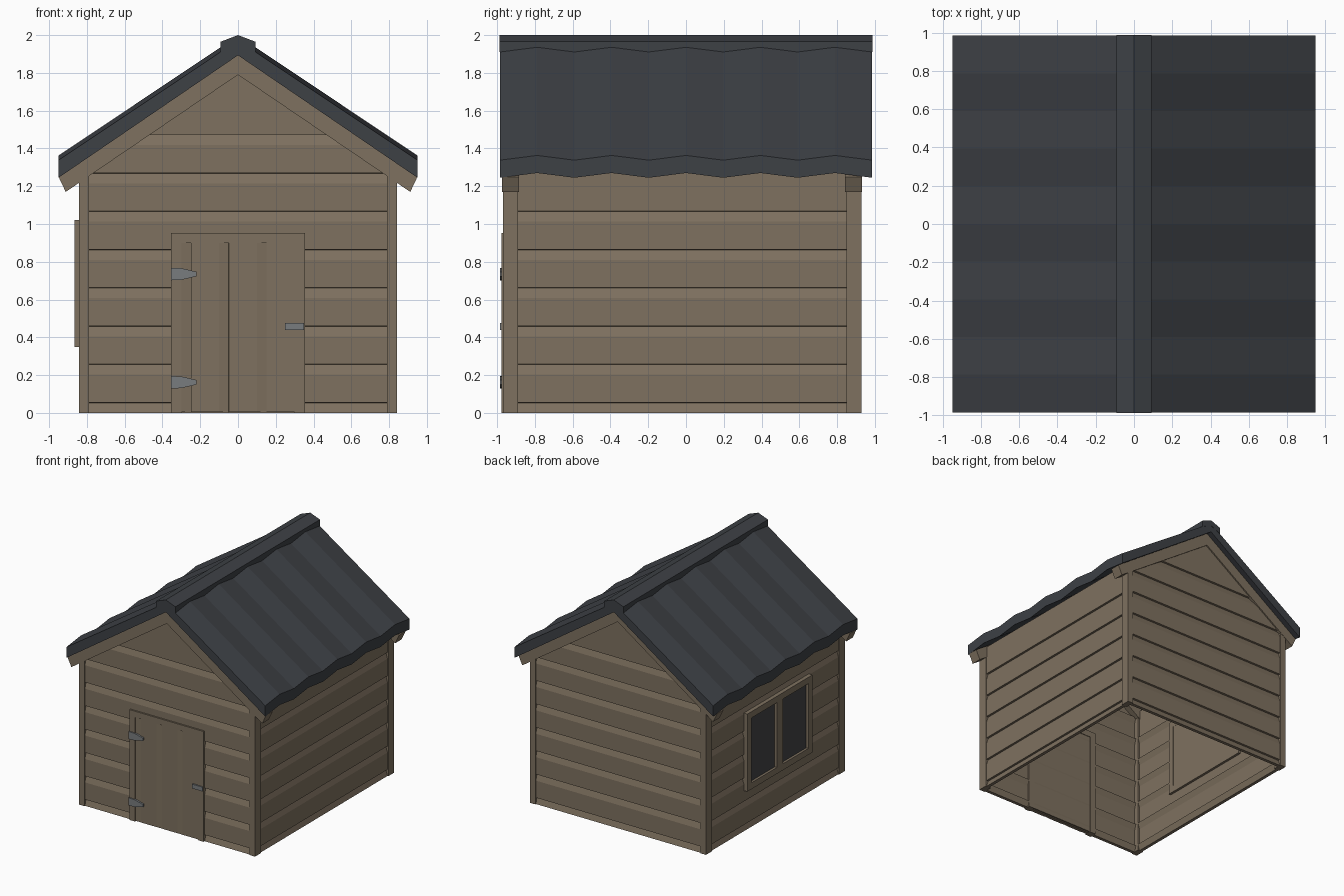
import bpy, bmesh
from mathutils import Vector

if "Cube" in bpy.data.objects:
    bpy.data.objects.remove(bpy.data.objects["Cube"])


def material(name, r, g, b):
    m = bpy.data.materials.new(name)
    m.diffuse_color = (r, g, b, 1)
    m.use_nodes = True
    m.node_tree.nodes["Principled BSDF"].inputs["Base Color"].default_value = m.diffuse_color
    return m


WOOD = material("wood", 0.21, 0.165, 0.115)
ROOF = material("roofing", 0.047, 0.052, 0.06)
METAL = material("metal", 0.19, 0.2, 0.21)
GLASS = material("glass", 0.055, 0.057, 0.06)


def loft(name, rings, mat, cuts=()):
    """Solid through matching rings of points; cuts = (point, normal) planes removing the outside."""
    bm = bmesh.new()
    vs = [[bm.verts.new(p) for p in ring] for ring in rings]
    n = len(vs[0])
    for a, b in zip(vs, vs[1:]):
        for i in range(n):
            j = (i + 1) % n
            bm.faces.new((a[i], a[j], b[j], b[i]))
    bm.faces.new(vs[0])
    bm.faces.new(vs[-1])
    for co, no in cuts:
        bmesh.ops.bisect_plane(bm, geom=bm.verts[:] + bm.edges[:] + bm.faces[:],
                               plane_co=co, plane_no=no, clear_outer=True)
        bmesh.ops.holes_fill(bm, edges=[e for e in bm.edges if e.is_boundary], sides=0)
    bmesh.ops.recalc_face_normals(bm, faces=bm.faces[:])
    me = bpy.data.meshes.new(name)
    bm.to_mesh(me)
    bm.free()
    me.materials.append(mat)
    ob = bpy.data.objects.new(name, me)
    bpy.context.collection.objects.link(ob)
    return ob


def prism(name, pts, axis, a, b, mat, cuts=()):
    """Extrude a 2D profile along an axis: x -> (y,z), y -> (x,z), z -> (x,y)."""
    k = "xyz".index(axis)

    def at(p, t):
        q = list(p)
        q.insert(k, t)
        return q
    return loft(name, [[at(p, a) for p in pts], [at(p, b) for p in pts]], mat, cuts)


def box(name, x0, x1, y0, y1, z0, z1, mat):
    return prism(name, [(x0, y0), (x1, y0), (x1, y1), (x0, y1)], "z", z0, z1, mat)


def siding(pos, out, top, last):
    """Lapped board profile (depth, height), parallel inside and outside."""
    d = 0.017
    outer, z = [], 0.0
    while z < last:
        outer += [(pos, z), (pos - out * d, z + 0.053), (pos, z + 0.055)]
        z += 0.2025
    outer.append((pos, top))
    inner = [(p - out * 0.028, h) for p, h in reversed(outer)]
    return outer + inner


SLOPE = 0.684
APEX = 1.897
Y0, Y1 = -0.97, 0.93

# lapped walls, gable ends trimmed to the roof pitch
for s, side in ((-1, "left"), (1, "right")):
    prism(side + "_wall", siding(s * 0.834, s, 1.32, 1.2), "y", Y0 + 0.02, Y1 - 0.02, WOOD)
pitch = [(Vector((0, 0, APEX)), Vector((s * SLOPE, 0, 1))) for s in (-1, 1)]
for pos, s, side in ((Y0 + 0.008, -1, "front"), (Y1 - 0.008, 1, "back")):
    prism(side + "_wall", siding(pos, s, 1.95, 1.5), "x", -0.82, 0.82, WOOD, pitch)

# corner posts and gable trim
for sx, lr in ((-1, "left"), (1, "right")):
    for y, fb in ((Y0, "front"), (Y1 - 0.08, "back")):
        x0, x1 = sorted((sx * 0.79, sx * 0.842))
        box(f"{fb}_{lr}_post", x0, x1, y, y + 0.08, 0, 1.3, WOOD)
for y, fb in ((Y0 - 0.003, "front"), (Y1 - 0.087, "back")):
    half = [(0.95, 1.25), (0.912, 1.17)]
    pts = [(0, 1.9)] + half + [(0, 1.79)] + [(-x, z) for x, z in reversed(half)]
    prism(fb + "_gable_trim", pts, "y", y, y + 0.09, WOOD)

# corrugated roof
rings = []
for i in range(11):
    y, w = -0.985 + 0.197 * i, 0.025 * (i % 2)
    rings.append([(x, y, z + w) for x, z in ((-0.95, 1.245), (-0.95, 1.338), (0, 1.972),
                                             (0.95, 1.338), (0.95, 1.245), (0, 1.893))])
loft("roof", rings, ROOF)
prism("ridge_cap", [(-0.092, 1.91), (-0.092, 1.965), (0, 2.0), (0.092, 1.965),
                    (0.092, 1.91), (0, 1.95)], "y", -0.987, 0.987, ROOF)

# door frame and planked door
F0, F1 = -0.976, -0.915
box("door_frame_left", -0.355, -0.3, F0, F1, 0, 0.9, WOOD)
box("door_frame_right", 0.3, 0.355, F0, F1, 0, 0.9, WOOD)
box("door_frame_top", -0.355, 0.355, F0, F1, 0.9, 0.953, WOOD)
face = []
for i in range(3):
    x = -0.3 + 0.2 * i
    face += [(x, -0.972), (x + 0.05, -0.964), (x + 0.052, -0.972)]
face += [(0.3, -0.972), (0.3, -0.92), (-0.3, -0.92)]
prism("door", face, "z", 0.005, 0.9, WOOD)

# hinges and handle
for z, name in ((0.735, "upper_hinge"), (0.162, "lower_hinge")):
    prism(name, [(-0.356, z - 0.033), (-0.3, z - 0.031), (-0.22, z - 0.012),
                 (-0.22, z + 0.012), (-0.3, z + 0.031), (-0.356, z + 0.033)],
          "y", -0.986, -0.97, METAL)
box("handle", 0.25, 0.35, -0.986, -0.97, 0.438, 0.475, METAL)

# two pane window in the left wall
W0, W1, Z0, Z1, T, MID = -0.49, 0.40, 0.35, 1.02, 0.055, -0.045
for name, y0, y1, z0, z1 in (("bottom", W0, W1, Z0, Z0 + T), ("top", W0, W1, Z1 - T, Z1),
                             ("front", W0, W0 + T, Z0 + T, Z1 - T),
                             ("back", W1 - T, W1, Z0 + T, Z1 - T),
                             ("middle", MID - 0.04, MID + 0.04, Z0 + T, Z1 - T)):
    box("window_frame_" + name, -0.866, -0.785, y0, y1, z0, z1, WOOD)
for name, y0, y1 in (("front", W0 + T, MID - 0.04), ("back", MID + 0.04, W1 - T)):
    box("window_pane_" + name, -0.845, -0.825, y0, y1, Z0 + T, Z1 - T, GLASS)
box("window_backing", -0.824, -0.786, W0 + 0.01, W1 - 0.01, Z0 + 0.01, Z1 - 0.01, WOOD)
